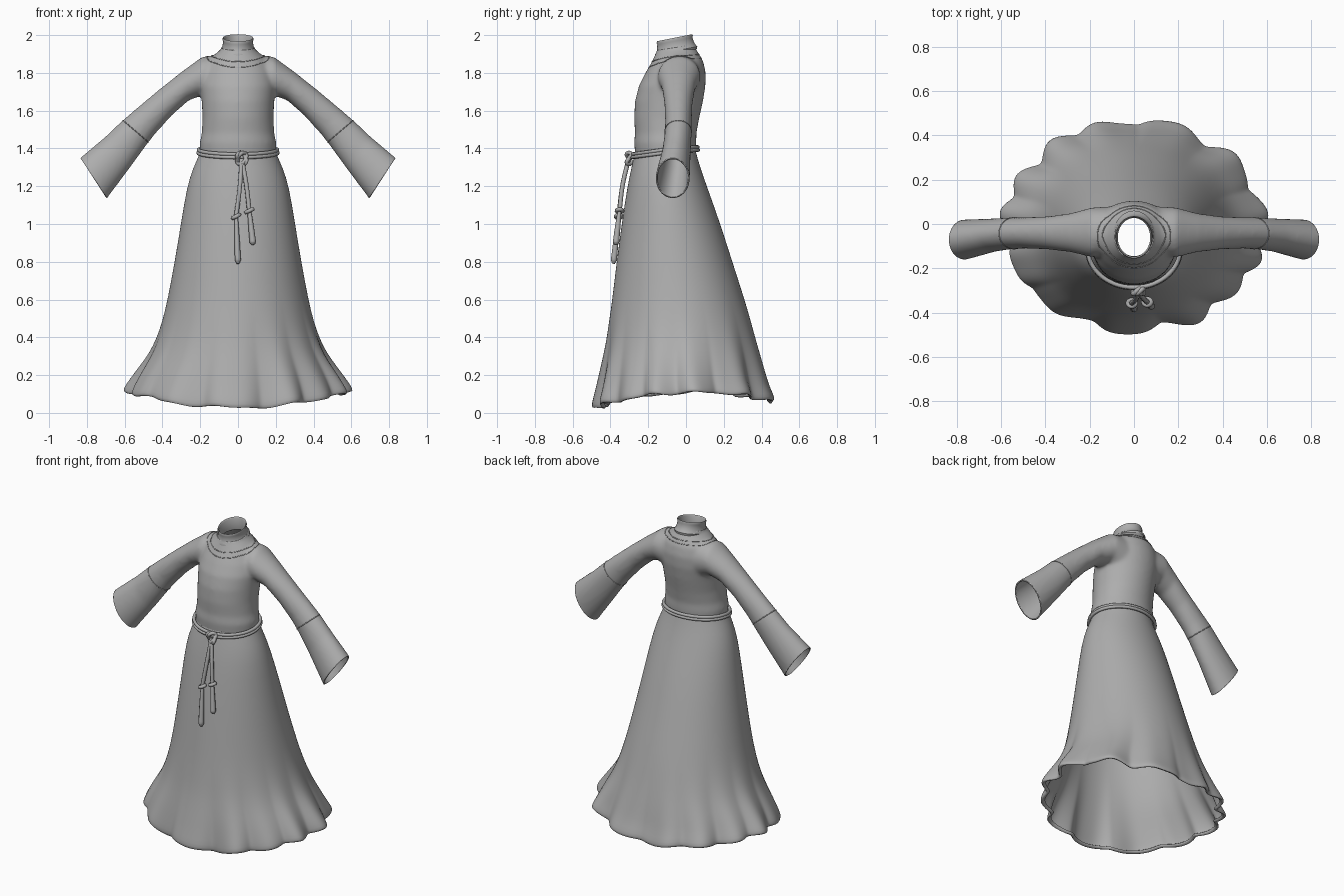
import bpy, bmesh
from math import sin, cos, pi, tau
from mathutils import Vector
from mathutils.bvhtree import BVHTree

cube = bpy.data.objects.get("Cube")
if cube:
    bpy.data.objects.remove(cube)

GREY = (0.42, 0.42, 0.42, 1)
cloth = bpy.data.materials.new("grey cloth")
cloth.use_nodes = True
cloth.diffuse_color = GREY
cloth.node_tree.nodes["Principled BSDF"].inputs["Base Color"].default_value = GREY


def finish(obj, angle=0.9):
    """Assign the material and shade smooth with sharp edges kept."""
    obj.data.materials.clear()
    obj.data.materials.append(cloth)
    bpy.ops.object.select_all(action="DESELECT")
    obj.select_set(True)
    bpy.context.view_layer.objects.active = obj
    bpy.ops.object.shade_smooth_by_angle(angle=angle)


def add_object(name, bm):
    bmesh.ops.recalc_face_normals(bm, faces=bm.faces)
    mesh = bpy.data.meshes.new(name)
    bm.to_mesh(mesh)
    bm.free()
    obj = bpy.data.objects.new(name, mesh)
    bpy.context.collection.objects.link(obj)
    return obj


def loft(bm, rings, cap=False):
    loops = [[bm.verts.new(p) for p in ring] for ring in rings]
    n = len(loops[0])
    for a, b in zip(loops, loops[1:]):
        for i in range(n):
            j = (i + 1) % n
            bm.faces.new((a[i], a[j], b[j], b[i]))
    if cap:
        bm.faces.new(loops[0])
        bm.faces.new(loops[-1])


def bake(obj):
    """Replace the mesh with its modified result."""
    graph = bpy.context.evaluated_depsgraph_get()
    mesh = bpy.data.meshes.new_from_object(obj.evaluated_get(graph))
    obj.modifiers.clear()
    obj.data = mesh


def solidify(obj, thickness):
    mod = obj.modifiers.new("thickness", "SOLIDIFY")
    mod.thickness = thickness
    mod.offset = -1


def level_ring(z, rx, front, back, n=40):
    mid, ry = (front + back) / 2, (back - front) / 2
    return [Vector((rx * cos(tau * i / n), mid + ry * sin(tau * i / n), z)) for i in range(n)]


def sleeve_ring(side, xt, zt, xb, zb, front, back, n=28):
    centre = Vector(((xt + xb) / 2, (front + back) / 2, (zt + zb) / 2))
    up = Vector(((xt - xb) / 2, 0, (zt - zb) / 2))
    out = Vector((0, (back - front) / 2, 0))
    pts = [centre + up * cos(tau * i / n) + out * sin(tau * i / n) for i in range(n)]
    return [Vector((side * p.x, p.y, p.z)) for p in pts]


# Bodice: height, half width, front, back
TORSO = [(1.32, .20, -.265, .05), (1.38, .20, -.27, .05), (1.43, .203, -.275, .055),
         (1.48, .192, -.27, .055), (1.56, .188, -.275, .07), (1.65, .192, -.27, .09),
         (1.73, .20, -.25, .103), (1.80, .19, -.215, .105), (1.86, .165, -.18, .092),
         (1.90, .12, -.162, .07), (1.93, .085, -.15, .05), (2.0, .08, -.15, .04)]
# Sleeve: upper edge x z, lower edge x z, front, back
SLEEVE = [(.08, 1.90, .09, 1.64, -.14, .08), (.19, 1.885, .19, 1.68, -.15, .075),
          (.30, 1.805, .26, 1.655, -.128, .05), (.42, 1.71, .35, 1.575, -.115, .035),
          (.54, 1.61, .44, 1.475, -.11, .03), (.61, 1.55, .49, 1.41, -.113, .03),
          (.70, 1.465, .57, 1.30, -.125, .025), (.83, 1.355, .69, 1.14, -.16, .02),
          (.89, 1.30, .74, 1.06, -.17, .02)]

bm = bmesh.new()
loft(bm, [level_ring(*row) for row in TORSO], cap=True)
for side in (-1, 1):
    loft(bm, [sleeve_ring(side, *row) for row in SLEEVE], cap=True)
bodice = add_object("bodice_and_sleeves", bm)
remesh = bodice.modifiers.new("join", "REMESH")
remesh.mode = "VOXEL"
remesh.voxel_size = 0.01
soften = bodice.modifiers.new("soften", "SMOOTH")
soften.factor, soften.iterations = 0.5, 14
bake(bodice)

# Open the neck, cuffs and waist
bm = bmesh.new()
bm.from_mesh(bodice.data)


def trim(point, normal, keep=lambda f: True):
    faces = [f for f in bm.faces if keep(f)]
    geom = list({e for f in faces for e in f.edges} | {v for f in faces for v in f.verts}) + faces
    bmesh.ops.bisect_plane(bm, geom=geom, plane_co=point, plane_no=normal, clear_outer=True)


trim((0, -.05, 1.935), (0, -.15, 1))
for side in (-1, 1):
    trim((side * .835, 0, 1.35), (side * .21, 0, -.14))
trim((0, 0, 1.375), (0, 0, -1), lambda f: abs(f.calc_center_median().x) < .35)
surface = BVHTree.FromBMesh(bm)
bm.to_mesh(bodice.data)
bm.free()
solidify(bodice, .008)
finish(bodice)


# Skirt: height, half width, front, back
SKIRT = [(1.41, .19, -.262, .045), (1.37, .203, -.273, .055), (1.30, .236, -.288, .075),
         (1.2, .27, -.31, .11), (1.0, .302, -.34, .182), (.8, .335, -.367, .245),
         (.6, .372, -.39, .31), (.48, .40, -.407, .345), (.38, .43, -.42, .372),
         (.29, .465, -.437, .397), (.2, .515, -.455, .42), (.12, .555, -.47, .44),
         (.06, .58, -.483, .463), (.03, .585, -.485, .468), (.022, .57, -.472, .455),
         (.04, .555, -.46, .443)]


def skirt_ring(z, rx, front, back, n=168):
    low = max(0, (.62 - z) / .62)
    ring = level_ring(z, rx, front, back, n)
    mid = (front + back) / 2
    for i, p in enumerate(ring):
        a = tau * i / n
        lobe = abs(sin(6.5 * a + .7 * sin(2 * a + 1))) - .62
        ripple = .35 * sin(9 * a + 2 * sin(a)) + .2 * sin(17 * a + 1)
        scale = 1 + low ** 2 * (.085 * lobe + .06 * ripple)
        p.x *= scale
        p.y = mid + (p.y - mid) * scale
        # Hem rises at the sides and a little at the back
        p.z += low ** 2 * (.085 * cos(a) ** 2 + .035 * max(0, sin(a)) + .02 * ripple)
    return ring


bm = bmesh.new()
loft(bm, [skirt_ring(*row) for row in SKIRT])
skirt = add_object("skirt", bm)
skirt.modifiers.new("smooth", "SUBSURF").levels = 1
bake(skirt)
solidify(skirt, .006)
finish(skirt)


# Collar band, tilted back, with a rolled base and rim
COLLAR = [(1.905, .09, -.162, .058), (1.918, .094, -.165, .06), (1.93, .086, -.157, .05),
          (1.945, .082, -.153, .042), (1.97, .079, -.152, .034), (1.98, .083, -.156, .036),
          (1.988, .080, -.153, .033), (1.98, .073, -.147, .027), (1.9, .078, -.145, .04)]
bm = bmesh.new()
loft(bm, [level_ring(*row, n=56) for row in COLLAR])
for v in bm.verts:
    v.co.z += .2 * (v.co.y + .05)
finish(add_object("collar", bm))


def tube(name, points, radius, closed=False, radii=None):
    curve = bpy.data.curves.new(name, "CURVE")
    curve.dimensions = "3D"
    curve.bevel_depth = radius
    curve.bevel_resolution = 2
    curve.use_fill_caps = True
    curve.resolution_u = 6
    spline = curve.splines.new("BEZIER")
    spline.bezier_points.add(len(points) - 1)
    spline.use_cyclic_u = closed
    for i, (bp, p) in enumerate(zip(spline.bezier_points, points)):
        bp.co = p
        bp.handle_left_type = bp.handle_right_type = "AUTO"
        bp.radius = radii[i] if radii else 1
    obj = bpy.data.objects.new(name, curve)
    bpy.context.collection.objects.link(obj)
    bake_mesh = bpy.data.meshes.new_from_object(obj.evaluated_get(bpy.context.evaluated_depsgraph_get()))
    bpy.data.objects.remove(obj)
    obj = bpy.data.objects.new(name, bake_mesh)
    bpy.context.collection.objects.link(obj)
    finish(obj)


# Stitched seams laid on the cloth
def seam(name, points):
    tube(name, [surface.find_nearest(p)[0] for p in points], .0025, closed=True)


for name, rx, front, back, z in (("yoke_seam", .165, -.215, .10, 1.865), ("inner_yoke_seam", .145, -.19, .085, 1.885)):
    ring = level_ring(z, rx, front, back)
    for p in ring:
        p.z += .15 * (p.y + .05) + .02 * (p.x / rx) ** 2
    seam(name, ring)
for side, label in ((1, "left"), (-1, "right")):
    seam(label + "_sleeve_seam", sleeve_ring(side, .61, 1.55, .47, 1.43, -.115, .03))

# Belt of two cords, dipping at the front
for name, grow, drop in (("belt_upper_cord", .008, 0), ("belt_lower_cord", .011, .016)):
    ring = level_ring(1.395 - drop, .2 + grow, -.278 - grow, .054 + grow)
    for p in ring:
        p.z += .14 * (p.y + .1) if p.y < -.1 else .08 * (p.y + .1)
    tube(name, ring, .010, closed=True)

# Front knot
for name, tilt in (("knot_loop", .018), ("knot_cross_loop", -.018)):
    tube(name, [(.02 + .022 * cos(a) + tilt * sin(a) * .5, -.302 + .012 * sin(2 * a), 1.347 + .03 * sin(a))
                for a in (i * pi / 4 for i in range(8))], .011, closed=True)

# Hanging cord ends with knots and tassels
for name, knot, tip in (("long_cord", (-.01, -.357, 1.04), (.0, -.384, .79)),
                        ("short_cord", (.06, -.352, 1.07), (.08, -.372, .89))):
    start, knot, tip = Vector((.02, -.303, 1.345)), Vector(knot), Vector(tip)
    bend = start.lerp(knot, .5) + Vector((.004, -.008, 0))
    tube(name, [start, bend, knot], .012)
    tube(name + "_knot", [knot + Vector((.017 * cos(a), .014 * sin(a), .008 * cos(a)))
                          for a in (i * pi / 3 for i in range(6))], .011, closed=True)
    tube(name + "_tassel", [knot, knot.lerp(tip, .15), knot.lerp(tip, .6), knot.lerp(tip, .93), tip],
         .017, radii=[.5, .7, .9, 1, .45])
